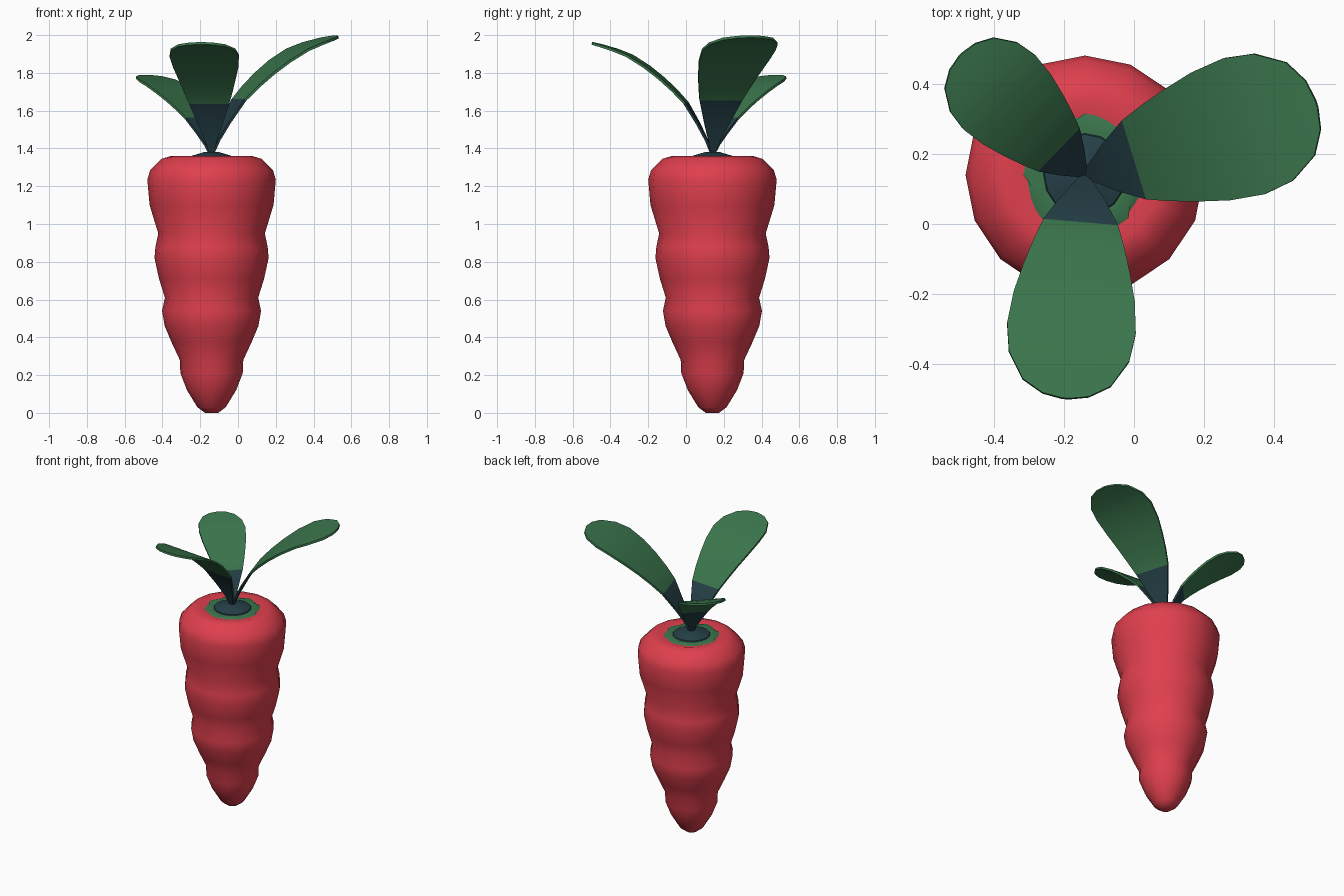
import bpy, bmesh, math

if "Cube" in bpy.data.objects:
    bpy.data.objects.remove(bpy.data.objects["Cube"])

CX, CY = -0.14, 0.14      # root axis


def mat(name, rgb):
    m = bpy.data.materials.new(name)
    m.diffuse_color = (*rgb, 1)
    m.use_nodes = True
    m.node_tree.nodes["Principled BSDF"].inputs["Base Color"].default_value = m.diffuse_color
    return m


RED = mat("root red", (0.74, 0.05, 0.075))
GREEN = mat("leaf green", (0.043, 0.18, 0.073))
TEAL = mat("stem teal", (0.018, 0.051, 0.063))


def finish(name, bm, mats, angle=40):
    bmesh.ops.recalc_face_normals(bm, faces=bm.faces)
    me = bpy.data.meshes.new(name)
    bm.to_mesh(me)
    bm.free()
    for m in mats:
        me.materials.append(m)
    ob = bpy.data.objects.new(name, me)
    bpy.context.collection.objects.link(ob)
    bpy.ops.object.select_all(action='DESELECT')
    ob.select_set(True)
    bpy.context.view_layer.objects.active = ob
    bpy.ops.object.shade_smooth_by_angle(angle=math.radians(angle))
    return ob


def lathe(name, profile, mats, star=None, angle=40):
    """Revolve (radius, z) points in 16 sides; star = index of a jagged ring."""
    bm = bmesh.new()
    rings = []
    for k, (r, z) in enumerate(profile):
        ring = []
        for i in range(16):
            a = math.tau * i / 16
            rr = r * 0.83 if k == star and i % 2 else r
            ring.append(bm.verts.new((CX + rr * math.cos(a), CY + rr * math.sin(a), z)))
        rings.append(ring)
    for a, b in zip(rings, rings[1:]):
        for i in range(16):
            j = (i + 1) % 16
            bm.faces.new((a[i], a[j], b[j], b[i]))
    bm.faces.new(rings[0])
    bm.faces.new(rings[-1])
    return finish(name, bm, mats, angle)


# Ridged root with a shallow dip in the top
lathe("root", [
    (0.035, 0.0), (0.075, 0.03), (0.13, 0.12), (0.165, 0.21), (0.168, 0.28),
    (0.21, 0.37), (0.248, 0.46), (0.262, 0.54), (0.247, 0.61), (0.278, 0.71),
    (0.302, 0.82), (0.297, 0.88), (0.282, 0.95), (0.328, 1.10), (0.34, 1.235),
    (0.325, 1.285), (0.265, 1.345), (0.215, 1.36), (0.165, 1.347)], [RED], angle=80)

# Jagged green collar and teal crown on top
lathe("collar", [(0.175, 1.345), (0.175, 1.354), (0.12, 1.352)], [GREEN], star=1)
lathe("crown", [(0.122, 1.345), (0.115, 1.358), (0.065, 1.373), (0.035, 1.382)], [TEAL])

# Leaf outline: distance out, rise, half width
LEAF = [(0.0, 0.0, 0.008), (0.03, 0.08, 0.03), (0.075, 0.17, 0.065), (0.14, 0.28, 0.107),
        (0.20, 0.345, 0.13), (0.27, 0.41, 0.152), (0.35, 0.473, 0.173), (0.44, 0.53, 0.184),
        (0.52, 0.562, 0.172), (0.595, 0.585, 0.126), (0.63, 0.594, 0.066), (0.64, 0.597, 0.01)]


def leaf(name, degrees, length, rise, width):
    a = math.radians(degrees)
    c, s = math.cos(a), math.sin(a)
    bm = bmesh.new()
    rows = []
    for d, z, w in LEAF:
        d, z, w = d * length, z * rise, w * width
        rows.append([bm.verts.new((CX + d * c - t * s, CY + d * s + t * c, 1.36 + z))
                     for t in (-w, 0, w)])
    for k, (p, q) in enumerate(zip(rows, rows[1:])):
        for i in range(2):
            f = bm.faces.new((p[i], p[i + 1], q[i + 1], q[i]))
            f.material_index = 1 if k < 3 else 0      # teal foot
    ob = finish(name, bm, [GREEN, TEAL])
    sol = ob.modifiers.new("thickness", 'SOLIDIFY')
    sol.thickness = 0.013
    sol.offset = 0
    # keep the rim crisp once thickened
    bpy.ops.object.modifier_apply(modifier=sol.name)
    bpy.ops.object.shade_smooth_by_angle(angle=math.radians(40))


leaf("front_leaf", -95, 1.0, 1.0, 1.0)
leaf("right_leaf", 17, 1.08, 1.06, 1.1)
leaf("back_left_leaf", 136, 0.77, 0.71, 0.8)
